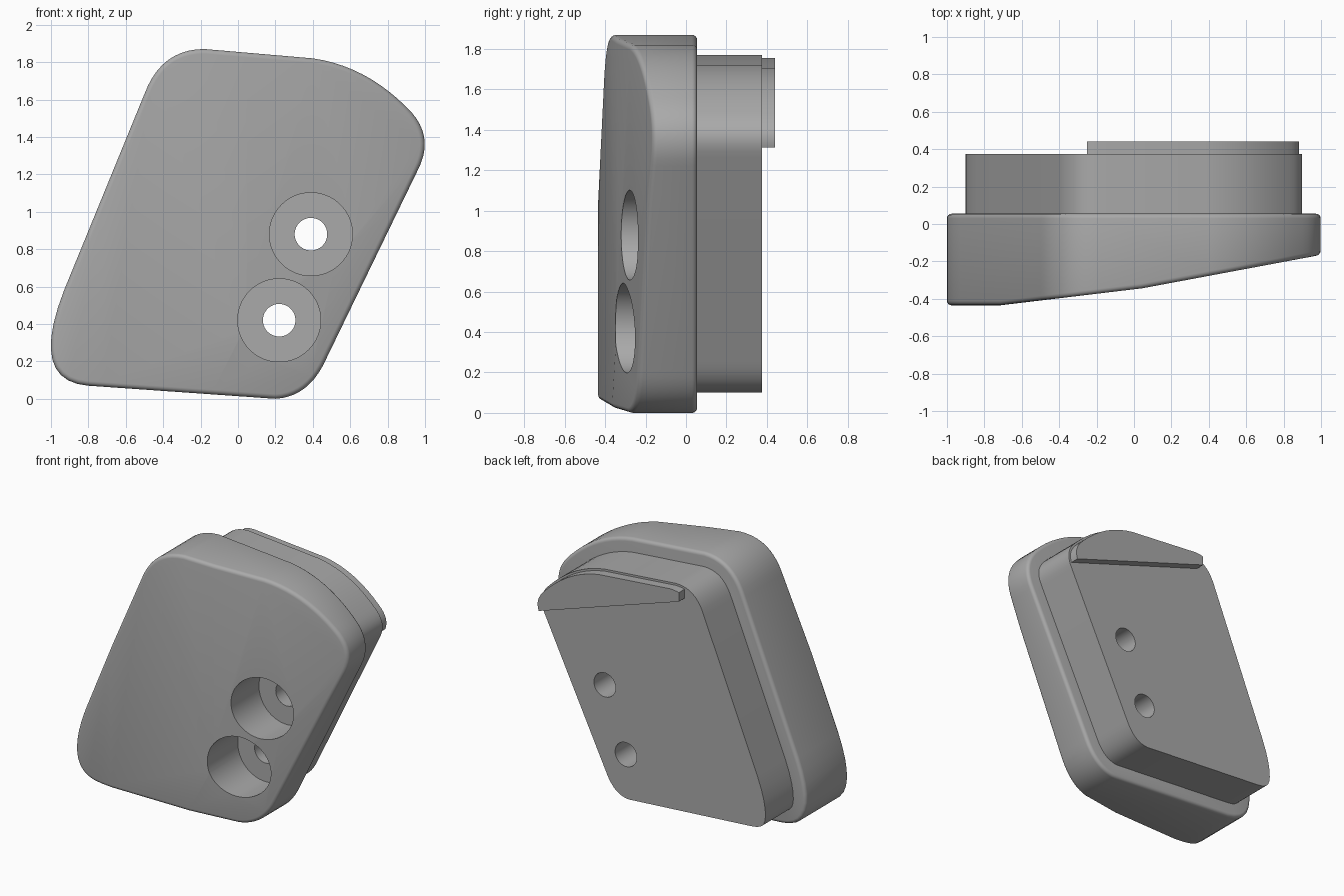
import bpy, bmesh
from mathutils import Vector

cube = bpy.data.objects.get("Cube")
if cube:
    bpy.data.objects.remove(cube)

grey = bpy.data.materials.new("plain grey")
grey.use_nodes = True
COLOUR = (0.4, 0.4, 0.4, 1)
grey.diffuse_color = COLOUR
grey.node_tree.nodes["Principled BSDF"].inputs["Base Color"].default_value = COLOUR

# Rounded corners of the outline in x, z: start, control, end
CORNERS = [
    ((-.93, .58), (-1.12, .095), (-.8, .07)),
    ((.2, 0), (.38, .01), (.47, .21)),
    ((.96, 1.22), (1.06, 1.41), (.9, 1.56)),
    ((.9, 1.56), (.68, 1.78), (.4, 1.82)),
    ((-.18, 1.87), (-.41, 1.87), (-.5, 1.63)),
]


def make_outline(steps=10):
    points = []
    for corner in CORNERS:
        a, b, c = (Vector(p) for p in corner)
        for i in range(steps + 1):
            t = i / steps
            p = a * (1 - t) ** 2 + b * 2 * t * (1 - t) + c * t * t
            if not points or (p - points[-1]).length > 1e-4:
                points.append(p)
    return points


def inset(points, distance):
    result = []
    for i, p in enumerate(points):
        before = (p - points[i - 1]).normalized()
        after = (points((i + 1) % len(points)) if callable(points)
                 else points[(i + 1) % len(points)]) - p
        t = (before + after.normalized()).normalized()
        result.append(p + Vector((-t.y, t.x)) * distance)
    return result


def slab(name, points, y0, y1, cuts=()):
    """Extrude an outline along y, then trim it with planes (point, outward normal)."""
    bm = bmesh.new()
    face = bm.faces.new([bm.verts.new((p.x, y0, p.y)) for p in points])
    extruded = bmesh.ops.extrude_face_region(bm, geom=[face])["geom"]
    moved = [v for v in extruded if isinstance(v, bmesh.types.BMVert)]
    bmesh.ops.translate(bm, verts=moved, vec=(0, y1 - y0, 0))
    if not any(f.is_valid and all(abs(v.co.y - y0) < 1e-6 for v in f.verts) for f in bm.faces):
        bmesh.ops.holes_fill(bm, edges=[e for e in bm.edges if e.is_boundary])
    for point, normal in cuts:
        geom = bm.verts[:] + bm.edges[:] + bm.faces[:]
        bmesh.ops.bisect_plane(bm, geom=geom, plane_co=point, plane_no=normal, clear_outer=True)
        bmesh.ops.holes_fill(bm, edges=[e for e in bm.edges if e.is_boundary])
    bmesh.ops.recalc_face_normals(bm, faces=bm.faces)
    mesh = bpy.data.meshes.new(name)
    bm.to_mesh(mesh)
    bm.free()
    mesh.materials.append(grey)
    obj = bpy.data.objects.new(name, mesh)
    bpy.context.collection.objects.link(obj)
    return obj


def cylinder(name, x, z, radius, y0, y1):
    bpy.ops.mesh.primitive_cylinder_add(vertices=64, radius=radius, depth=y1 - y0,
                                        location=(x, (y0 + y1) / 2, z),
                                        rotation=(1.5707963, 0, 0))
    obj = bpy.context.object
    obj.name = name
    obj.hide_render = True
    obj.data.materials.append(grey)
    return obj


def drill(obj, cutters):
    for cutter in cutters:
        mod = obj.modifiers.new("drill", 'BOOLEAN')
        mod.operation = 'DIFFERENCE'
        mod.solver = 'EXACT'
        mod.object = cutter


outline = make_outline()

# Main body with a sloping, faceted front
front_planes = [
    ((0, -.435, 0), (0, -1, 0)),
    ((0, -.349, 0), (.12, -1, 0)),
    ((0, -.352, 0), (.187, -1, 0)),
    ((0, -.332, 0), (.23, -1, -.055)),
]
body = slab("body", outline, -.6, .055, front_planes)
bevel = body.modifiers.new("soft rim", 'BEVEL')
bevel.width = .025
bevel.segments = 4
bevel.limit_method = 'ANGLE'
bevel.angle_limit = .8
bevel.use_clamp_overlap = False

# Raised back block and the lip across its upper edge
back_block = slab("back_block", inset(outline, .1), .04, .375)
chord = Vector((.88, 0, 1.31)) - Vector((-.25, 0, 1.68))
lip = slab("upper_lip", inset(outline, .115), .365, .44,
           [((.88, 0, 1.31), (chord.z, 0, -chord.x)), ((-.25, 0, 0), (-1, 0, 0))])

# Two counterbored screw holes
cutters = []
for x, z in ((.39, .88), (.22, .42)):
    bore = cylinder("bore_cutter", x, z, .222, -.8, 0)
    pin = cylinder("pin_cutter", x, z, .087, -.7, .7)
    drill(body, [bore, pin])
    drill(back_block, [pin])
    cutters += [bore, pin]

# Bake the modifiers and drop the cutters
bpy.context.view_layer.update()
graph = bpy.context.evaluated_depsgraph_get()
baked = {obj: bpy.data.meshes.new_from_object(obj.evaluated_get(graph))
         for obj in (body, back_block)}
for obj, mesh in baked.items():
    obj.modifiers.clear()
    obj.data = mesh
for cutter in cutters:
    bpy.data.objects.remove(cutter)

bpy.ops.object.select_all(action='DESELECT')
for obj in (body, back_block, lip):
    obj.select_set(True)
bpy.context.view_layer.objects.active = body
bpy.ops.object.shade_smooth_by_angle(angle=.6)
